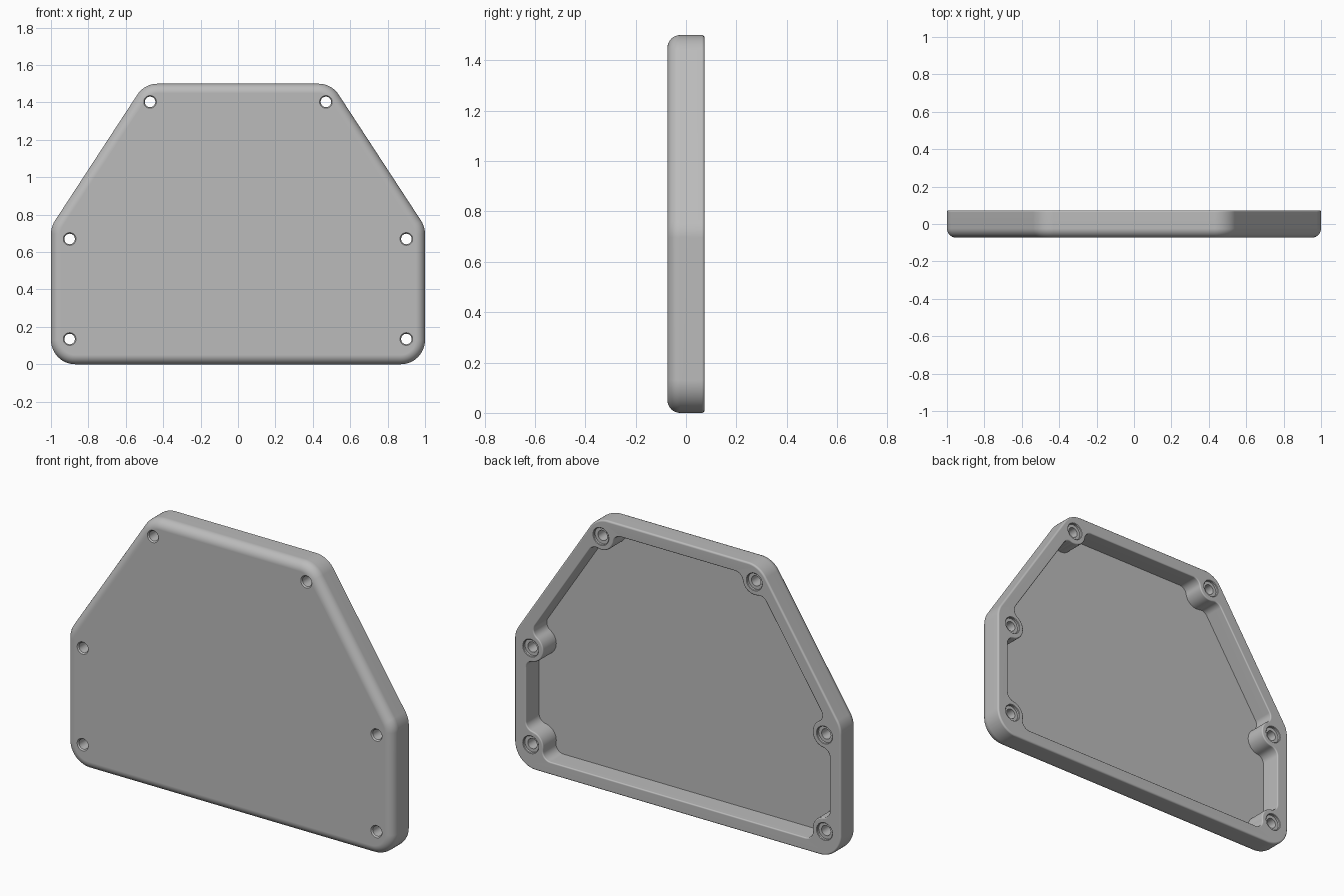
import bpy, bmesh, math
from mathutils import Vector

default = bpy.data.objects.get("Cube")
if default:
    bpy.data.objects.remove(default, do_unlink=True)

HALF = 0.0735          # half the cover's depth
WALL = 0.07            # rim thickness
FLOOR = -0.043         # inner face of the front panel
BOSS_R, BLEND_R, CORNER_R = 0.075, 0.045, 0.13

# Right half going up, then mirrored to close the loop counter-clockwise in x, z
half_corners = [Vector(p) for p in ((1, 0), (1, 0.735), (0.5, 1.5))]
half_bosses = [Vector(p) for p in ((0.9, 0.135), (0.9, 0.67), (0.47, 1.403))]


def mirrored(points):
    return points + [Vector((-p.x, p.y)) for p in reversed(points)]


CORNERS, BOSSES = mirrored(half_corners), mirrored(half_bosses)


def directions(i):
    """Unit directions of the sides entering and leaving corner i."""
    p = CORNERS[i]
    return (p - CORNERS[i - 1]).normalized(), (CORNERS[(i + 1) % len(CORNERS)] - p).normalized()


def inward(t):
    return Vector((-t.y, t.x))


def arc(center, radius, start, end, steps):
    """Points on the short arc between two directions."""
    a = math.atan2(start.y, start.x)
    sweep = math.atan2(start.x * end.y - start.y * end.x, start.dot(end))
    return [center + radius * Vector((math.cos(a + sweep * k / steps), math.sin(a + sweep * k / steps)))
            for k in range(steps + 1)]


def outer_outline(inset):
    points = []
    for i, p in enumerate(CORNERS):
        t1, t2 = directions(i)
        n1, n2 = inward(t1), inward(t2)
        center = p + (n1 + n2) * CORNER_R / (1 + n1.dot(n2))
        points += arc(center, CORNER_R - inset, -n1, -n2, 12)
    return points


def cavity_outline(flare):
    """Inner wall that bulges round each boss with blended joins."""
    points = []
    for i, p in enumerate(CORNERS):
        c = BOSSES[i]
        t1, t2 = directions(i)
        blends = []
        for t, side in ((t1, -1), (t2, 1)):
            n = inward(t)
            rise = BLEND_R - ((c - p).dot(n) - WALL)
            run = math.sqrt((BOSS_R + BLEND_R) ** 2 - rise ** 2)
            blends.append(c + n * rise + t * side * run)
        f1, f2 = blends
        u1, u2 = (f1 - c).normalized(), (f2 - c).normalized()
        middle = (u1 + u2).normalized()
        if middle.dot(inward(t1) + inward(t2)) < 0:
            middle = -middle
        r, b = BOSS_R - flare, BLEND_R + flare
        points += arc(f1, b, -inward(t1), -u1, 8)
        points += arc(c, r, u1, middle, 10)[1:] + arc(c, r, middle, u2, 10)[1:-1]
        points += arc(f2, b, -u2, -inward(t2), 8)
    return points


def loft(name, rings):
    """Closed solid through (y, outline) rings."""
    bm = bmesh.new()
    loops = [[bm.verts.new((p.x, y, p.y)) for p in outline] for y, outline in rings]
    for a, b in zip(loops, loops[1:]):
        for k in range(len(a)):
            j = (k + 1) % len(a)
            bm.faces.new((a[k], a[j], b[j], b[k]))
    bm.faces.new(loops[0])
    bm.faces.new(loops[-1])
    bmesh.ops.recalc_face_normals(bm, faces=bm.faces)
    mesh = bpy.data.meshes.new(name)
    bm.to_mesh(mesh)
    bm.free()
    obj = bpy.data.objects.new(name, mesh)
    bpy.context.collection.objects.link(obj)
    return obj


def edge_rounding(y_face, toward, radius, steps):
    """(y, inset) pairs of a quarter round starting at a flat face."""
    angles = [math.pi / 2 * k / steps for k in range(steps + 1)]
    return [(y_face + toward * radius * (1 - math.cos(a)), radius * (1 - math.sin(a))) for a in angles]


# Cover body: large rounding in front, small rounding behind
sections = edge_rounding(-HALF, 1, 0.05, 8) + edge_rounding(HALF, -1, 0.01, 3)[::-1]
cover = loft("cover_shell", [(y, outer_outline(e)) for y, e in sections])

# Cutter for the hollow back, with a softened rim
rim = [(y, -e) for y, e in edge_rounding(HALF, -1, 0.007, 3)[::-1]]
rim_rings = [(y, cavity_outline(0.007 + e)) for y, e in
             ((HALF - 0.007, -0.007), (HALF - 0.003, -0.005), (HALF, 0), (HALF + 0.03, 0))]
cutters = [loft("cavity_cutter", [(FLOOR, cavity_outline(0))] + rim_rings)]

# Cutters for the screw holes: eased front edge, shallow counterbore behind
hole_profile = [(-HALF - 0.01, 0.034), (-HALF, 0.034), (-HALF + 0.007, 0.028), (HALF - 0.015, 0.028),
                (HALF - 0.015, 0.046), (HALF - 0.003, 0.046), (HALF, 0.049), (HALF + 0.01, 0.049)]
for c in BOSSES:
    rings = []
    for y, r in hole_profile:
        rings.append((y, [c + r * Vector((math.cos(a), math.sin(a)))
                          for a in (math.tau * k / 32 for k in range(32))]))
    cutters.append(loft("screw_hole_cutter", rings))

# Cut, then discard the cutters
bpy.context.view_layer.objects.active = cover
for obj in cutters:
    obj.hide_render = True
    mod = cover.modifiers.new("cut", "BOOLEAN")
    mod.operation, mod.solver, mod.object = "DIFFERENCE", "EXACT", obj
    bpy.ops.object.modifier_apply(modifier=mod.name)
for obj in cutters:
    bpy.data.objects.remove(obj, do_unlink=True)

# Single grey finish
grey = bpy.data.materials.new("plain_grey")
grey.use_nodes = True
grey.diffuse_color = (0.5, 0.5, 0.5, 1)
grey.node_tree.nodes["Principled BSDF"].inputs["Base Color"].default_value = (0.5, 0.5, 0.5, 1)
cover.data.materials.clear()
cover.data.materials.append(grey)

# Smooth roundings with flat panels kept flat
bpy.ops.object.select_all(action="DESELECT")
cover.select_set(True)
bpy.ops.object.shade_smooth_by_angle(angle=math.radians(35))
weighted = cover.modifiers.new("flat_panels", "WEIGHTED_NORMAL")
weighted.keep_sharp = True
cover.location.z = -min(v.co.z for v in cover.data.vertices)
